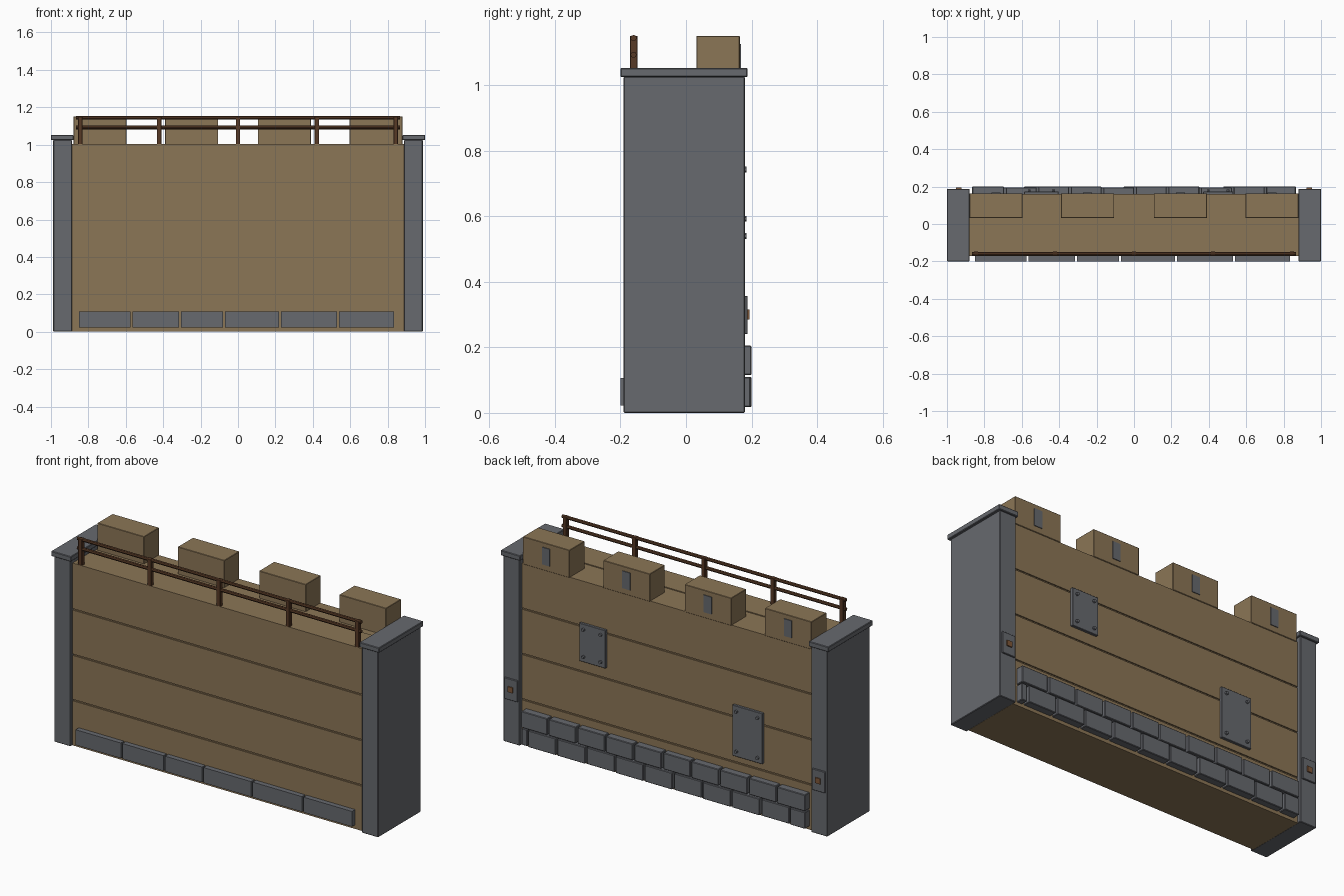
import bpy
import bmesh
from math import pi
from mathutils import Matrix, Vector

cube = bpy.data.objects.get("Cube")
if cube:
    bpy.data.objects.remove(cube, do_unlink=True)


def material(name, rgb):
    m = bpy.data.materials.new(name)
    m.use_nodes = True
    m.diffuse_color = (*rgb, 1)
    m.node_tree.nodes["Principled BSDF"].inputs["Base Color"].default_value = (*rgb, 1)
    return m


timber = material("tan timber", (0.26, 0.18, 0.093))
stone = material("grey stone", (0.135, 0.142, 0.158))
rail_wood = material("dark brown wood", (0.095, 0.041, 0.019))
rust = material("rusty brown", (0.21, 0.095, 0.04))


def finish(name, bm, mat, bevel=0):
    mesh = bpy.data.meshes.new(name)
    bm.to_mesh(mesh)
    bm.free()
    mesh.materials.append(mat)
    ob = bpy.data.objects.new(name, mesh)
    bpy.context.collection.objects.link(ob)
    if bevel:
        mod = ob.modifiers.new("edge_bevel", "BEVEL")
        mod.width = bevel
        mod.segments = 1
    return ob


def box(name, xs, ys, zs, mat, bevel=0):
    """Box spanning three (low, high) ranges."""
    spans = [sorted(s) for s in (xs, ys, zs)]
    centre = Vector([(a + b) / 2 for a, b in spans])
    size = Vector([b - a for a, b in spans])
    bm = bmesh.new()
    bmesh.ops.create_cube(bm, size=1, matrix=Matrix.Translation(centre) @ Matrix.Diagonal(size).to_4x4())
    return finish(name, bm, mat, bevel)


def rod(name, centre, radius, length, axis, mat, sides=8):
    bm = bmesh.new()
    turn = Matrix.Rotation(pi / 2, 4, "Y" if axis == "X" else "X")
    bmesh.ops.create_cone(bm, cap_ends=True, segments=sides, radius1=radius, radius2=radius,
                          depth=length, matrix=Matrix.Translation(centre) @ turn)
    return finish(name, bm, mat)


# Wall: a core faced by four stacked planks with narrow gaps
FRONT, BACK, HALF = -0.172, 0.16, 0.89
box("wall_core", (-HALF, HALF), (FRONT + 0.006, BACK - 0.006), (0.002, 0.99), timber)
for i in range(4):
    low = 0.25 * i + (0.004 if i else 0)
    box(f"wall_plank_{i + 1}", (-HALF, HALF), (FRONT, BACK), (low, 0.25 * i + 0.246), timber)
box("walkway", (-HALF, HALF), (FRONT, -0.012), (0.99, 1.005), timber)
box("parapet_base", (-HALF, HALF), (-0.012, BACK), (0.99, 1.0), timber)

# Battlement blocks with a small plate on each
for i, x in enumerate((-0.738, -0.248, 0.248, 0.738)):
    box(f"battlement_{i + 1}", (x - 0.142, x + 0.142), (0.032, 0.164), (0.998, 1.15), timber, 0.002)
    box(f"battlement_plate_{i + 1}", (x - 0.024, x + 0.024), (0.16, 0.168), (1.03, 1.125), stone)

# End pillars with caps, brackets and rivets
for s, side in ((-1, "right"), (1, "left")):
    box(f"pillar_{side}", (s * 0.888, s * 0.988), (-0.19, 0.18), (0, 1.025), stone, 0.003)
    box(f"pillar_cap_{side}", (s * 0.88, s), (-0.2, 0.188), (1.024, 1.052), stone, 0.003)
    x = s * 0.938
    box(f"bracket_{side}", (x - 0.04, x + 0.04), (0.175, 0.188), (0.24, 0.357), stone, 0.002)
    box(f"rivet_{side}", (x - 0.015, x + 0.015), (0.18, 0.194), (0.285, 0.315), rust)

# Railing
for i in range(5):
    x = (i - 2) * 0.422
    box(f"rail_post_{i + 1}", (x - 0.012, x + 0.012), (-0.171, -0.148), (1.0, 1.15), rail_wood, 0.002)
for name, z in (("top_rail", 1.143), ("middle_rail", 1.092)):
    rod(name, (0, -0.16, z), 0.0095, 1.73, "X", rail_wood)

# Front footing bricks
edges = (-0.855, -0.57, -0.31, -0.075, 0.225, 0.535, 0.84)
for i, (a, b) in enumerate(zip(edges, edges[1:])):
    box(f"front_brick_{i + 1}", (a + 0.005, b - 0.005), (-0.2, -0.165), (0.023, 0.107), stone)


# Back footing bricks, two staggered courses
def course(name, first, pitch, zs):
    a, i = -0.87, 0
    b = first
    while a < 0.86:
        depth = 0.2 - 0.004 * (i % 3 == 1)
        box(f"{name}_{i + 1}", (a + 0.005, min(b, 0.87) - 0.005), (0.15, depth), zs, stone, 0.003)
        a, b, i = b, b + pitch, i + 1


course("lower_brick", -0.77, 0.1775, (0.018, 0.11))
course("upper_brick", -0.69, 0.174, (0.115, 0.205))


# Bolted repair plates on the back
def repair_plate(name, x, z, w, h):
    box(name, (x - w, x + w), (0.155, 0.174), (z - h, z + h), stone, 0.002)
    for i, (sx, sz) in enumerate(((-1, -1), (-1, 1), (1, -1), (1, 1))):
        rod(f"{name}_bolt_{i + 1}", (x + sx * (w - 0.027), 0.178, z + sz * (h - 0.03)),
            0.009, 0.014, "Y", stone, 6)


repair_plate("small_repair_plate", 0.45, 0.667, 0.08, 0.105)
repair_plate("large_repair_plate", -0.495, 0.43, 0.092, 0.14)
